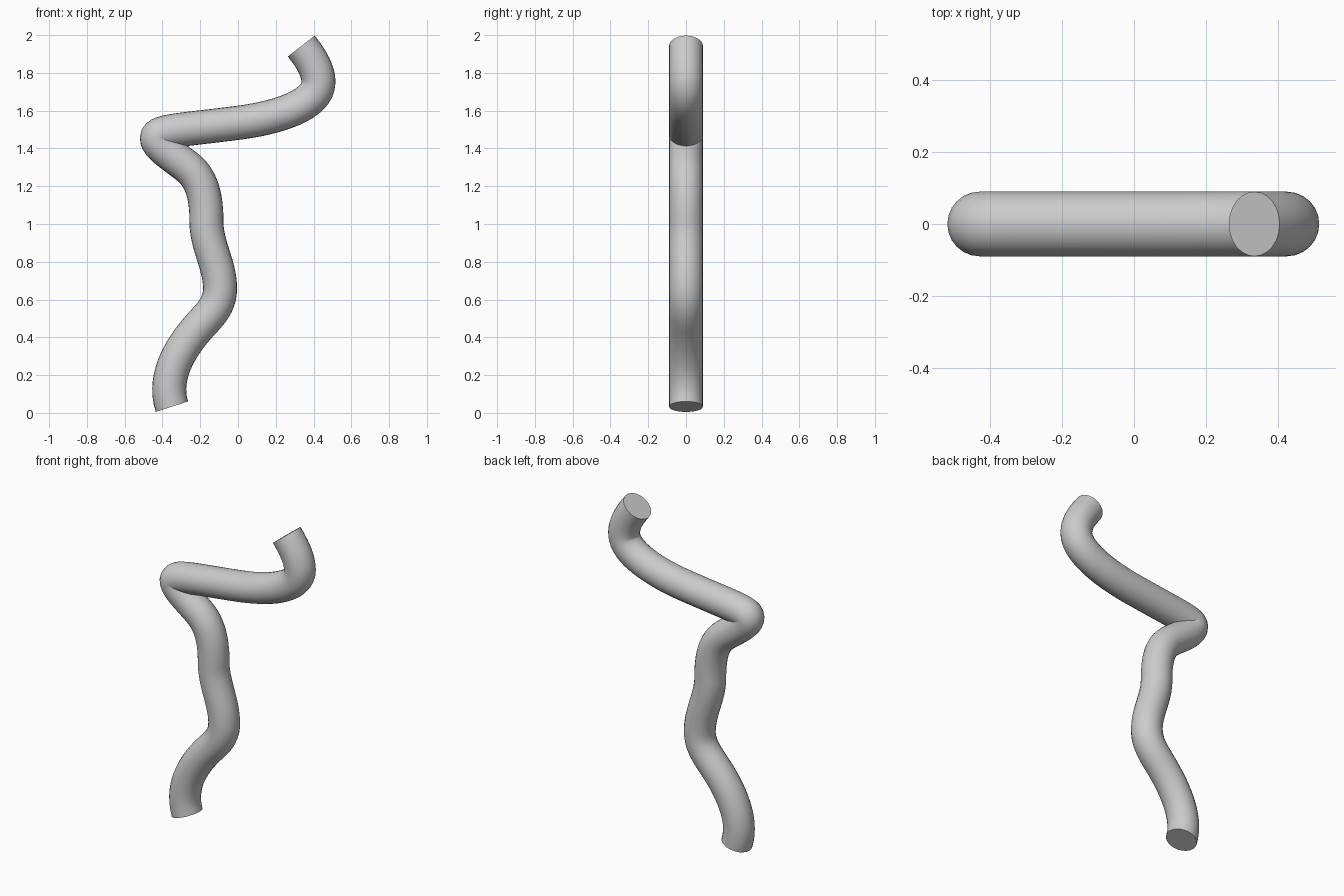
import bpy
import math
from mathutils import Vector

cube = bpy.data.objects.get("Cube")
if cube:
    bpy.data.objects.remove(cube, do_unlink=True)

RADIUS = 0.09

# Centreline knots: x, z, heading in degrees, handle length before and after
KNOTS = [
    (-0.35, 0.033, 108, 0.1, 0.18),
    (-0.19, 0.475, 47, 0.14, 0.08),
    (-0.095, 0.66, 90, 0.08, 0.12),
    (-0.167, 1.01, 90, 0.12, 0.12),
    (-0.26, 1.295, 139, 0.1, 0.07),
    (-0.43, 1.455, 90, 0.045, 0.04),
    (0.01, 1.537, 7.5, 0.3, 0.2),
    (0.426, 1.75, 90, 0.12, 0.07),
    (0.335, 1.942, 128, 0.07, 0.1),
]

# Matte grey finish
grey = bpy.data.materials.new("plain_grey")
grey.use_nodes = True
colour = (0.6, 0.6, 0.6, 1.0)
grey.diffuse_color = colour
grey.node_tree.nodes["Principled BSDF"].inputs["Base Color"].default_value = colour

# Bent tube swept along the centreline, with flat ends
curve = bpy.data.curves.new("bent_tube", "CURVE")
curve.dimensions = "3D"
curve.resolution_u = 16
curve.bevel_depth = RADIUS
curve.bevel_resolution = 10
curve.use_fill_caps = True
spline = curve.splines.new("BEZIER")
spline.bezier_points.add(len(KNOTS) - 1)
for point, (x, z, heading, before, after) in zip(spline.bezier_points, KNOTS):
    angle = math.radians(heading)
    along = Vector((math.cos(angle), 0, math.sin(angle)))
    point.handle_left_type = point.handle_right_type = "FREE"
    point.co = (x, 0, z)
    point.handle_left = point.co - along * before
    point.handle_right = point.co + along * after

tube = bpy.data.objects.new("bent_tube", curve)
bpy.context.collection.objects.link(tube)
curve.materials.append(grey)

# Mesh with smooth walls and crisp end rims
bpy.ops.object.select_all(action="DESELECT")
tube.select_set(True)
bpy.context.view_layer.objects.active = tube
bpy.ops.object.convert(target="MESH")

# Weld the end caps to the wall
bpy.ops.object.mode_set(mode="EDIT")
bpy.ops.mesh.select_all(action="SELECT")
bpy.ops.mesh.remove_doubles(threshold=0.0001)
bpy.ops.mesh.normals_make_consistent(inside=False)
bpy.ops.object.mode_set(mode="OBJECT")
bpy.ops.object.shade_smooth_by_angle(angle=math.radians(50))
